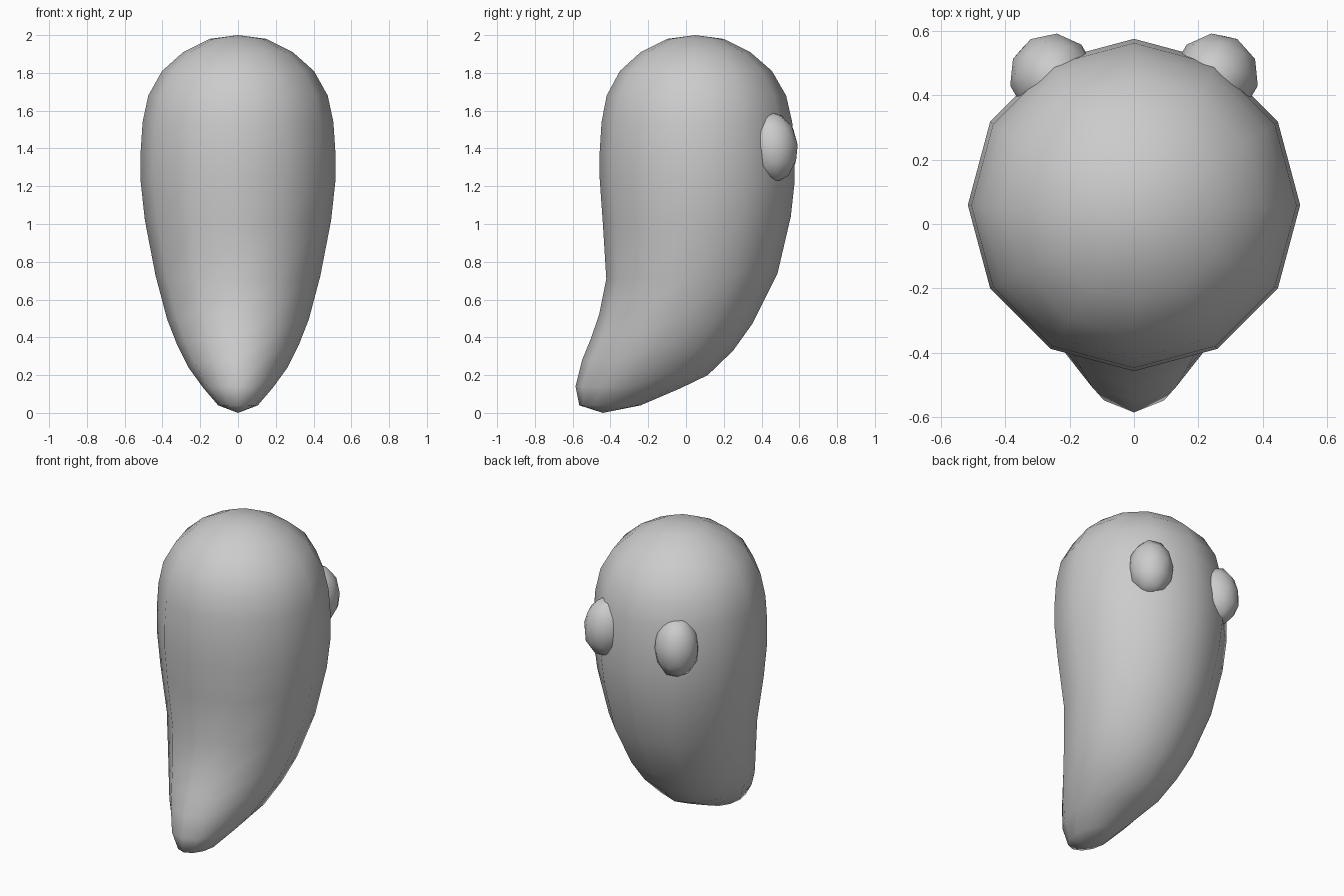
import bpy, bmesh, math
from mathutils import Matrix, Vector

if "Cube" in bpy.data.objects:
    bpy.data.objects.remove(bpy.data.objects["Cube"])

# Body rings: front y, front z, back y, back z, half width
RINGS = [
    (-.10, 1.98, .20, 1.98, .150), (-.24, 1.91, .34, 1.91, .290),
    (-.35, 1.81, .455, 1.81, .402), (-.42, 1.68, .53, 1.68, .475),
    (-.447, 1.54, .562, 1.54, .505), (-.457, 1.38, .575, 1.37, .516),
    (-.457, 1.24, .575, 1.22, .516), (-.44, 1.0, .555, 1.04, .493),
    (-.422, .71, .485, .74, .436), (-.46, .52, .35, .47, .375),
    (-.505, .39, .25, .33, .322), (-.55, .28, .115, .20, .262),
    (-.585, .14, -.03, .13, .186), (-.565, .04, -.24, .04, .105),
]
SIDES = 12


def finish(bm, name):
    bmesh.ops.recalc_face_normals(bm, faces=bm.faces)
    for f in bm.faces:
        f.smooth = True
    mesh = bpy.data.meshes.new(name)
    bm.to_mesh(mesh)
    bm.free()
    ob = bpy.data.objects.new(name, mesh)
    bpy.context.collection.objects.link(ob)
    return ob


# Body: tilted elliptical rings joined from domed top to curled tail
bm = bmesh.new()
loops = []
for fy, fz, by, bz, w in RINGS:
    loop = []
    for i in range(SIDES):
        a = 2 * math.pi * i / SIDES
        t = (1 + math.cos(a)) / 2
        loop.append(bm.verts.new((w * math.sin(a), fy + (by - fy) * t, fz + (bz - fz) * t)))
    loops.append(loop)
for r0, r1 in zip(loops, loops[1:]):
    for i in range(SIDES):
        j = (i + 1) % SIDES
        bm.faces.new((r0[i], r0[j], r1[j], r1[i]))
for loop, tip in ((loops[0], (0, .05, 2.0)), (loops[-1], (0, -.44, 0))):
    pole = bm.verts.new(tip)
    for i in range(SIDES):
        bm.faces.new((loop[i], loop[(i + 1) % SIDES], pole))
finish(bm, "body")

# Eyes: tall ellipsoids half sunk in the back, leaning with the surface
for side, name in ((-1, "eye_left"), (1, "eye_right")):
    bm = bmesh.new()
    m = (Matrix.Translation((side * .253, .457, 1.408))
         @ Matrix.Rotation(math.radians(-30 * side), 4, 'Z')
         @ Matrix.Rotation(math.radians(6), 4, 'X')
         @ Matrix.Diagonal((.134, .136, .19, 1)))
    bmesh.ops.create_icosphere(bm, subdivisions=2, radius=1, matrix=m)
    finish(bm, name)
